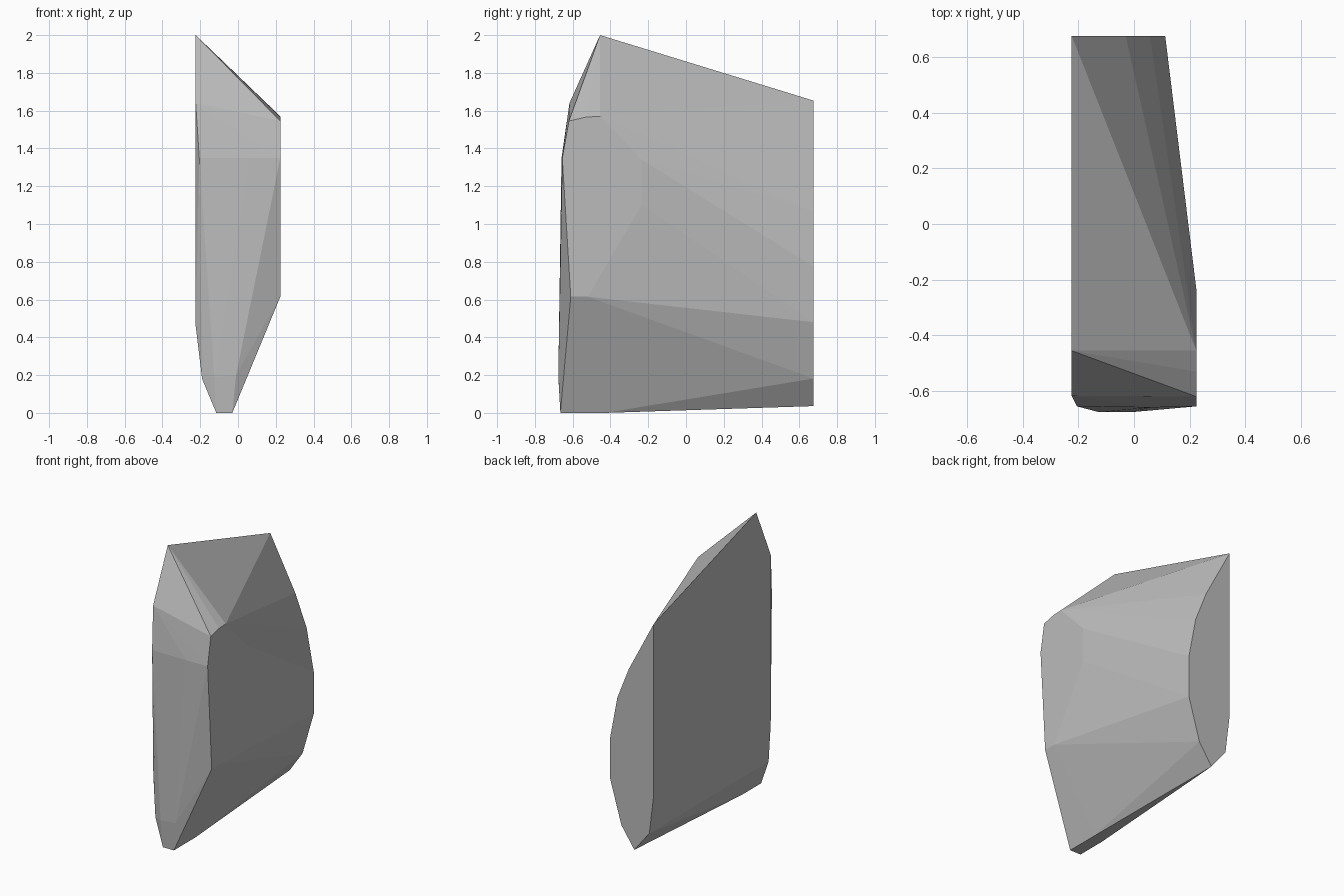
import bpy, bmesh

if "Cube" in bpy.data.objects:
    bpy.data.objects.remove(bpy.data.objects["Cube"])

# Faceted stone shard: the convex solid around a few corner rings
back_ring = [(-.224, 1.653), (-.03, 1.285), (.057, 1.065), (.112, .775), (.112, .48),
             (.026, .182), (-.074, .036), (-.19, .182), (-.224, .46)]
right_ring = [(-.455, 1.57), (-.53, 1.566), (-.62, 1.545), (-.655, 1.35),
              (-.61, .615), (-.52, .615), (-.235, 1.1), (-.235, 1.34)]

points = [(x, .676, z) for x, z in back_ring]
points += [(.224, y, z) for y, z in right_ring]
# Left face: peak and front edge
points += [(-.224, -.455, 2), (-.224, -.617, 1.64), (-.224, -.615, .46), (-.19, -.64, .18)]
# Front ridge
points += [(-.205, -.655, 1.35), (.06, -.659, 1.35), (-.125, -.676, .19), (-.01, -.676, .2)]
# Narrow foot
points += [(x, y, 0) for x, y in [(-.115, -.665), (-.03, -.665), (-.03, -.43), (-.115, -.46)]]

bm = bmesh.new()
for p in points:
    bm.verts.new(p)
hull = bmesh.ops.convex_hull(bm, input=bm.verts[:])
loose = {g for g in hull["geom_interior"] + hull["geom_unused"]
         if isinstance(g, bmesh.types.BMVert)}
bmesh.ops.delete(bm, geom=list(loose), context='VERTS')
bmesh.ops.dissolve_limit(bm, angle_limit=.01, verts=bm.verts[:], edges=bm.edges[:])
bmesh.ops.recalc_face_normals(bm, faces=bm.faces[:])

mesh = bpy.data.meshes.new("stone_shard")
bm.to_mesh(mesh)
bm.free()
stone = bpy.data.materials.new("stone grey")
stone.diffuse_color = (.5, .5, .5, 1)
stone.use_nodes = True
stone.node_tree.nodes["Principled BSDF"].inputs["Base Color"].default_value = stone.diffuse_color
mesh.materials.append(stone)
bpy.context.collection.objects.link(bpy.data.objects.new("stone_shard", mesh))
